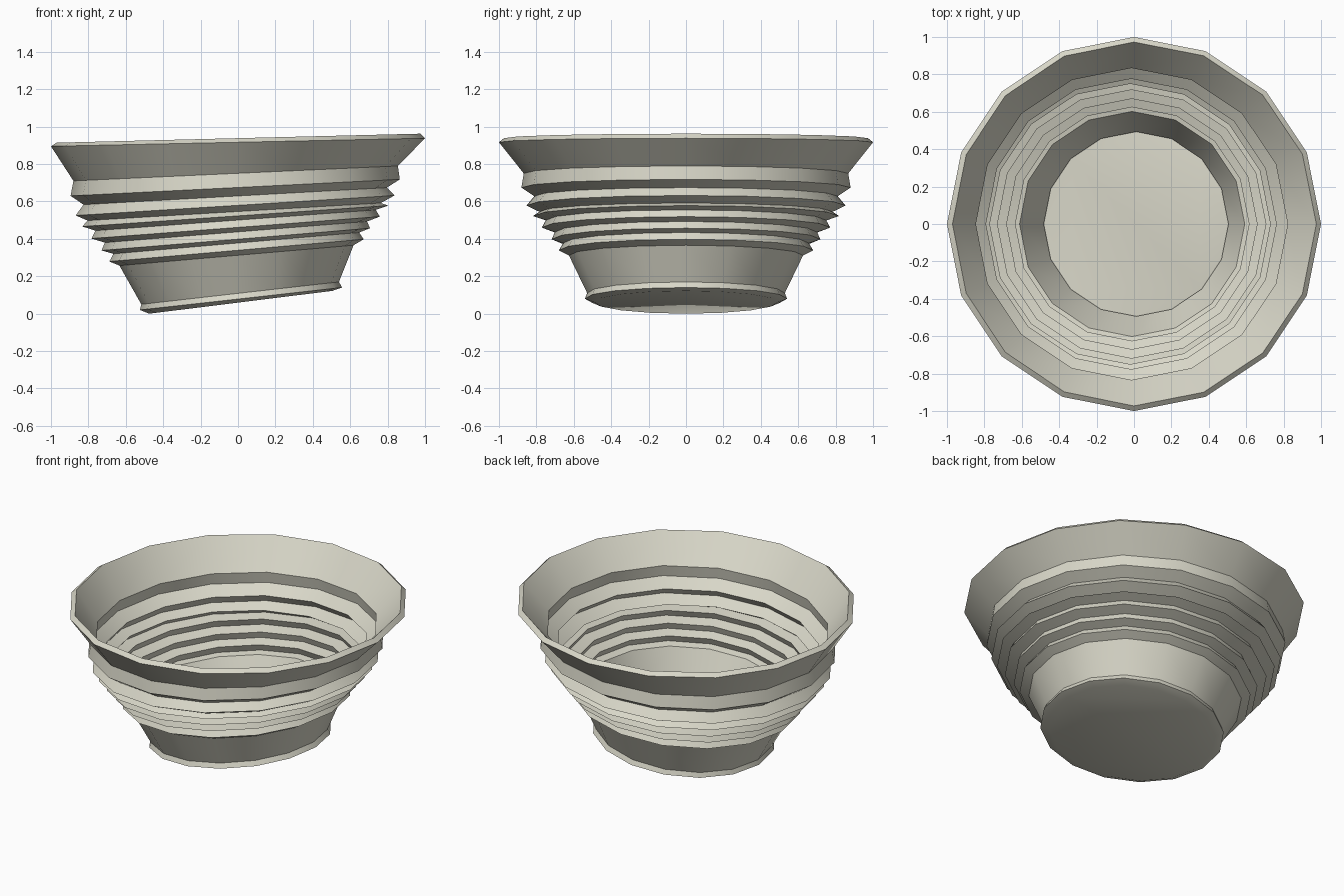
import bpy, bmesh, math

if "Cube" in bpy.data.objects:
    bpy.data.objects.remove(bpy.data.objects["Cube"])

SIDES = 16
WALL = 0.035

# Each ring: left x, left z, right x, right z (rim first, underside last)
RINGS = [
    (-1.0, 0.895, 1.0, 0.938),      # rim
    (-0.88, 0.71, 0.855, 0.79),     # collapsible folds
    (-0.895, 0.63, 0.865, 0.718),
    (-0.826, 0.583, 0.796, 0.674),
    (-0.868, 0.525, 0.837, 0.632),
    (-0.805, 0.498, 0.764, 0.592),
    (-0.832, 0.466, 0.803, 0.578),
    (-0.762, 0.444, 0.737, 0.555),
    (-0.784, 0.402, 0.758, 0.519),
    (-0.712, 0.38, 0.69, 0.493),
    (-0.73, 0.338, 0.706, 0.457),
    (-0.666, 0.32, 0.648, 0.434),
    (-0.688, 0.279, 0.672, 0.398),
    (-0.634, 0.257, 0.618, 0.366),
    (-0.517, 0.05, 0.54, 0.17),     # neck above the foot
    (-0.525, 0.02, 0.556, 0.14),    # foot lip
    (-0.475, 0.0, 0.505, 0.122),    # underside
]


def tilted_ring(bm, xl, zl, xr, zr):
    cx, cz = (xl + xr) / 2, (zl + zr) / 2
    r, rise = (xr - xl) / 2, (zr - zl) / 2
    verts = []
    for i in range(SIDES):
        a = 2 * math.pi * i / SIDES
        verts.append(bm.verts.new((cx + r * math.cos(a), r * math.sin(a),
                                   cz + rise * math.cos(a))))
    return verts


# Outer skin of the bowl
bm = bmesh.new()
rings = [tilted_ring(bm, *r) for r in RINGS]
for a, b in zip(rings, rings[1:]):
    for i in range(SIDES):
        j = (i + 1) % SIDES
        bm.faces.new((a[i], b[i], b[j], a[j]))
bm.faces.new(rings[-1][::-1])
mesh = bpy.data.meshes.new("folding_bowl")
bm.to_mesh(mesh)
bm.free()
bowl = bpy.data.objects.new("folding_bowl", mesh)
bpy.context.collection.objects.link(bowl)

# Single warm grey colour
mat = bpy.data.materials.new("warm_grey")
mat.diffuse_color = (0.69, 0.68, 0.58, 1.0)
mat.use_nodes = True
mat.node_tree.nodes["Principled BSDF"].inputs["Base Color"].default_value = mat.diffuse_color
mesh.materials.append(mat)

# Inner wall thickness, then smooth round the sides with sharp folds
bpy.context.view_layer.objects.active = bowl
bowl.select_set(True)
solid = bowl.modifiers.new("wall", 'SOLIDIFY')
solid.thickness = WALL
solid.offset = -1
bpy.ops.object.modifier_apply(modifier=solid.name)
bpy.ops.object.shade_smooth_by_angle(angle=math.radians(30))
